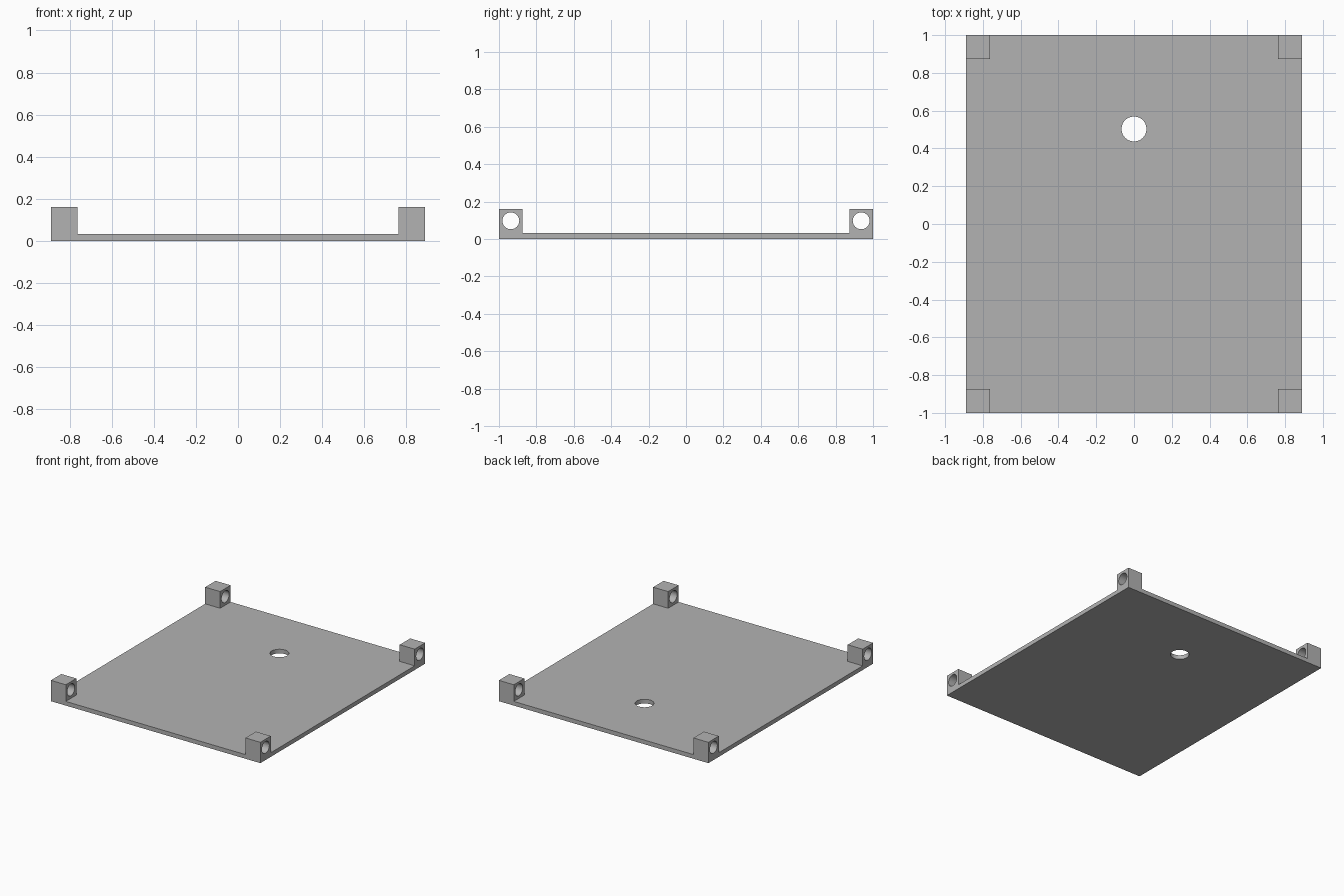
import bpy
import bmesh
import math

HALF_X, HALF_Y = 0.89, 1.0
PLATE, POST_TOP, POST = 0.032, 0.16, 0.127

old = bpy.data.objects.get("Cube")
if old:
    bpy.data.objects.remove(old, do_unlink=True)

grey = bpy.data.materials.new("plain grey")
grey.use_nodes = True
colour = (0.45, 0.45, 0.45, 1)
grey.diffuse_color = colour
grey.node_tree.nodes["Principled BSDF"].inputs["Base Color"].default_value = colour

# Base plate: a 3 x 3 sheet, thickened, with its corner cells raised into posts
bm = bmesh.new()
xs = (-HALF_X, -HALF_X + POST, HALF_X - POST, HALF_X)
ys = (-HALF_Y, -HALF_Y + POST, HALF_Y - POST, HALF_Y)
grid = [[bm.verts.new((x, y, 0)) for x in xs] for y in ys]
for j in range(3):
    for i in range(3):
        bm.faces.new((grid[j][i], grid[j][i + 1], grid[j + 1][i + 1], grid[j + 1][i]))


def raise_faces(faces, height):
    """Extrude faces straight up to a height and return the new top faces."""
    new = bmesh.ops.extrude_face_region(bm, geom=faces)["geom"]
    for v in (g for g in new if isinstance(g, bmesh.types.BMVert)):
        v.co.z = height
    return [g for g in new if isinstance(g, bmesh.types.BMFace)]


top = raise_faces(bm.faces[:], PLATE)
# An open sheet keeps its original faces as the underside; posts replace theirs
corners = [f for f in top
           if abs(f.calc_center_median().x) > HALF_X - POST
           and abs(f.calc_center_median().y) > HALF_Y - POST]
raise_faces(corners, POST_TOP)
bmesh.ops.delete(bm, geom=[f for f in corners if f.is_valid], context='FACES_ONLY')
bmesh.ops.recalc_face_normals(bm, faces=bm.faces[:])
bmesh.ops.dissolve_limit(bm, angle_limit=math.radians(1),
                         verts=bm.verts[:], edges=bm.edges[:])

mesh = bpy.data.meshes.new("mounting_plate")
bm.to_mesh(mesh)
bm.free()
mesh.materials.append(grey)
plate = bpy.data.objects.new("mounting_plate", mesh)
bpy.context.collection.objects.link(plate)


def drill(name, radius, depth, location, rotation=(0, 0, 0)):
    """Cut a round hole through the plate."""
    bpy.ops.mesh.primitive_cylinder_add(vertices=48, radius=radius, depth=depth,
                                        location=location, rotation=rotation)
    cutter = bpy.context.object
    cutter.name = name
    cutter.hide_render = True
    cutter.data.materials.append(grey)
    cut = plate.modifiers.new(name, 'BOOLEAN')
    cut.operation = 'DIFFERENCE'
    cut.solver = 'EXACT'
    cut.object = cutter
    bpy.context.view_layer.objects.active = plate
    bpy.ops.object.modifier_apply(modifier=name)
    bpy.data.objects.remove(cutter, do_unlink=True)


# Cable hole in the plate, and a bore along x through each post
drill("plate_hole", 0.066, 0.2, (0, 0.503, 0))
for sx in (-1, 1):
    for sy in (-1, 1):
        drill("post_bore", 0.045, 0.3,
              (sx * (HALF_X - POST / 2), sy * (HALF_Y - POST / 2), 0.097),
              (0, math.pi / 2, 0))

# Smooth bores, sharp edges
bpy.ops.object.select_all(action='DESELECT')
plate.select_set(True)
bpy.context.view_layer.objects.active = plate
bpy.ops.object.shade_smooth_by_angle(angle=math.radians(30))
